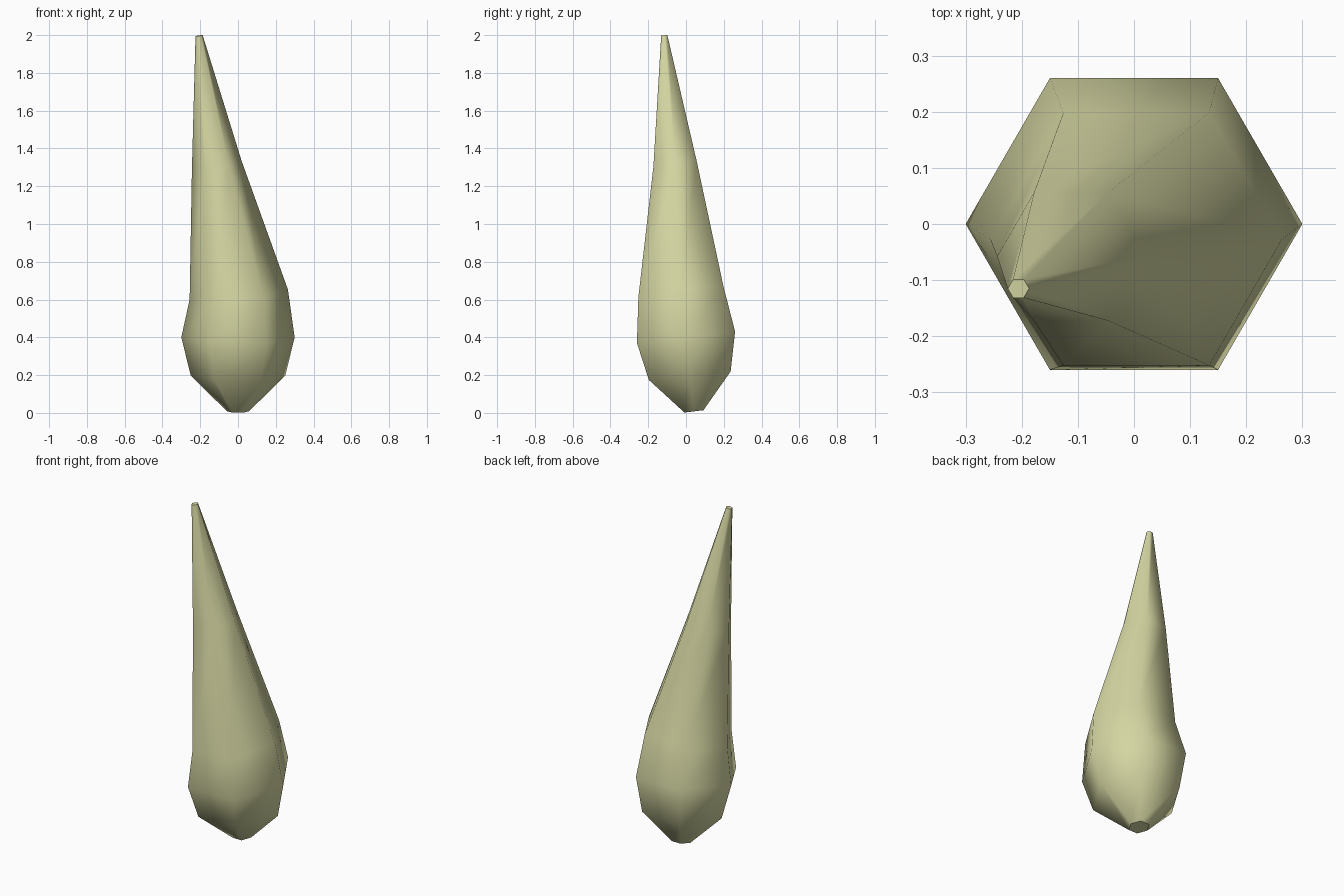
import bpy
import bmesh
from math import cos, sin, pi

cube = bpy.data.objects.get("Cube")
if cube:
    bpy.data.objects.remove(cube, do_unlink=True)

SIDES = 6

# Ring sections from base to tip: centre x, y, z, radius, tilt along x, tilt along y
rings = [
    (0.0, 0.042, 0.008, 0.058, 0.0, 0.12),
    (0.0, 0.02, 0.197, 0.25, 0.0, 0.105),
    (0.0, 0.0, 0.4, 0.3, 0.0, 0.115),
    (0.004, -0.027, 0.628, 0.26, 0.1, 0.13),
    (-0.112, -0.058, 1.31, 0.132, 0.16, 0.12),
    (-0.206, -0.115, 1.997, 0.019, 0.13, 0.08),
]

# Pale horn material
horn_color = (0.66, 0.67, 0.36, 1.0)
material = bpy.data.materials.new("pale_horn")
material.use_nodes = True
material.diffuse_color = horn_color
shader = next(n for n in material.node_tree.nodes if n.type == 'BSDF_PRINCIPLED')
shader.inputs["Base Color"].default_value = horn_color
shader.inputs["Roughness"].default_value = 0.8

# Loft the leaning horn through its tilted hexagonal rings
bm = bmesh.new()
loops = []
for cx, cy, cz, radius, tilt_x, tilt_y in rings:
    loop = []
    for i in range(SIDES):
        dx = radius * cos(2 * pi * i / SIDES)
        dy = radius * sin(2 * pi * i / SIDES)
        loop.append(bm.verts.new((cx + dx, cy + dy, cz + tilt_x * dx + tilt_y * dy)))
    loops.append(loop)

for lower, upper in zip(loops, loops[1:]):
    for i in range(SIDES):
        j = (i + 1) % SIDES
        side = bm.faces.new((lower[i], lower[j], upper[j], upper[i]))
        side.smooth = True

# Flat end caps with crisp rims
for cap in (bm.faces.new(loops[0][::-1]), bm.faces.new(loops[-1])):
    cap.smooth = False
    for edge in cap.edges:
        edge.smooth = False

mesh = bpy.data.meshes.new("horn")
bm.to_mesh(mesh)
bm.free()
mesh.materials.append(material)
horn = bpy.data.objects.new("horn", mesh)
bpy.context.collection.objects.link(horn)
